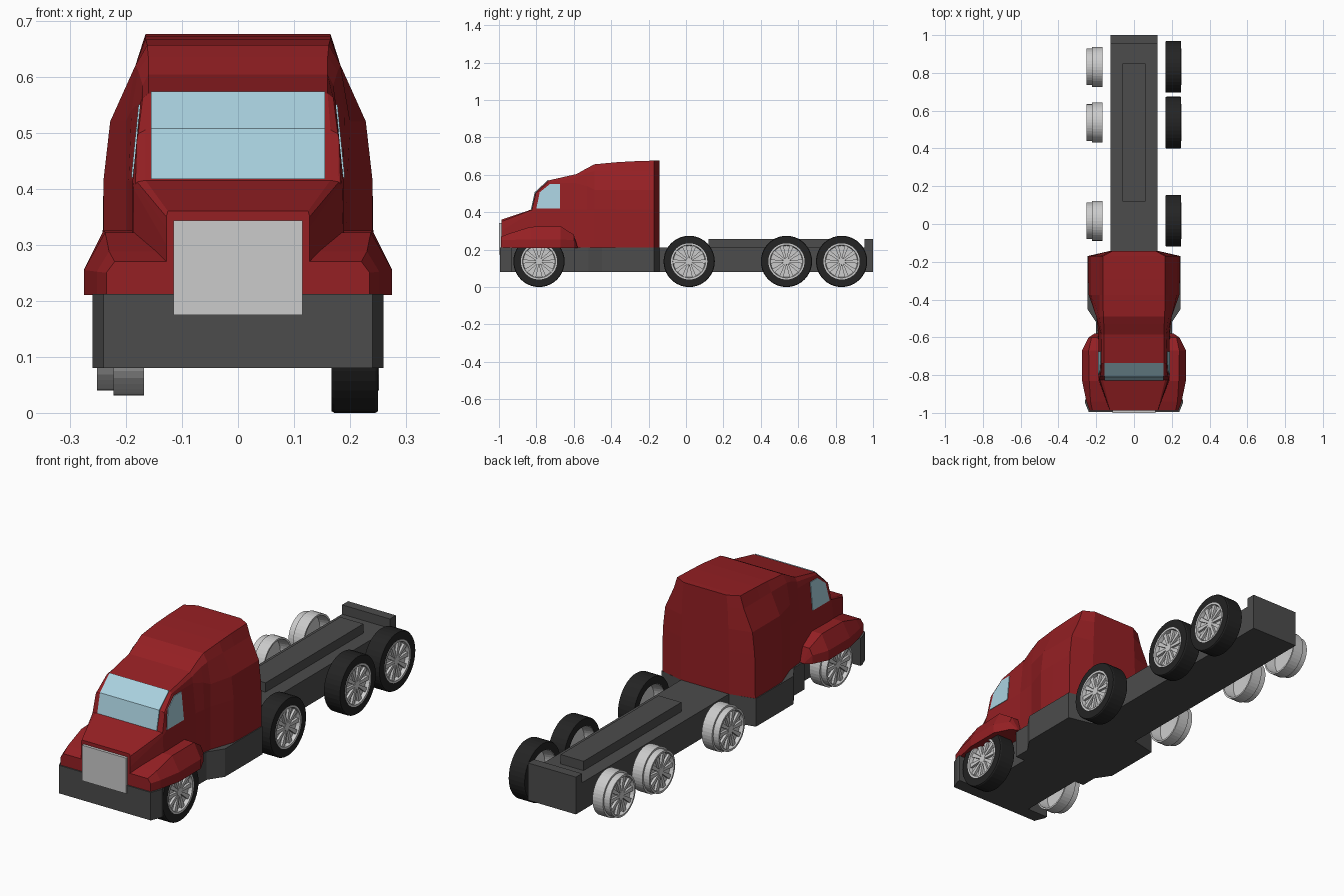
import bpy, bmesh, math


def material(name, rgb):
    m = bpy.data.materials.new(name)
    m.diffuse_color = (*rgb, 1)
    return m


RED = material("dark red paint", (0.30, 0.014, 0.017))
GREY = material("chassis grey", (0.072, 0.072, 0.072))
BLACK = material("tyre black", (0.017, 0.017, 0.017))
METAL = material("light metal", (0.60, 0.60, 0.60))
GLASS = material("pale blue glass", (0.40, 0.64, 0.74))


def build(name, verts, faces, mat):
    bm = bmesh.new()
    vs = [bm.verts.new(v) for v in verts]
    for f in faces:
        bm.faces.new([vs[i] for i in f])
    bmesh.ops.remove_doubles(bm, verts=bm.verts, dist=1e-5)
    bmesh.ops.recalc_face_normals(bm, faces=bm.faces)
    me = bpy.data.meshes.new(name)
    bm.to_mesh(me)
    bm.free()
    me.materials.append(mat)
    ob = bpy.data.objects.new(name, me)
    bpy.context.collection.objects.link(ob)
    return ob


def loft(name, rings, mat, caps=True, close=False):
    """Skin equal-sized rings of points."""
    n, m = len(rings[0]), len(rings)
    faces = [(r * n + i, r * n + (i + 1) % n, (r + 1) % m * n + (i + 1) % n, (r + 1) % m * n + i)
             for r in range(m if close else m - 1) for i in range(n)]
    if caps and not close:
        faces += [tuple(range(n)), tuple(range((m - 1) * n, m * n))]
    return build(name, [p for ring in rings for p in ring], faces, mat)


def mirrored(half):
    return half + [(-x, *rest) for x, *rest in reversed(half)]


def box(name, x0, x1, y0, y1, z0, z1, mat):
    ring = [(x0, y0), (x1, y0), (x1, y1), (x0, y1)]
    return loft(name, [[(x, y, z) for x, y in ring] for z in (z0, z1)], mat)


def lathe(name, profile, y, z, mat, side=1, n=40):
    """Closed (x, radius) profile turned around an axle along x."""
    rings = []
    for k in range(n):
        a = 2 * math.pi * k / n
        rings.append([(side * x, y + r * math.cos(a), z + r * math.sin(a)) for x, r in profile])
    return loft(name, rings, mat, close=True)


# Chassis outline: bumper, wheel wells, side skirts, rear frame
outline = mirrored([(0.24, -0.994), (0.26, -0.945), (0.26, -0.93), (0.15, -0.93), (0.15, -0.60),
                    (0.20, -0.60), (0.20, -0.52), (0.247, -0.45), (0.247, -0.17),
                    (0.125, -0.142), (0.125, 1.0)])
loft("chassis", [[(x, y, z) for x, y in outline] for z in (0.08, 0.212)], GREY)
box("frame_rail", -0.06, 0.06, 0.12, 0.85, 0.20, 0.256, GREY)
box("rear_crossbar", -0.125, 0.125, 0.955, 1.0, 0.20, 0.256, GREY)

# Cab: half cross-sections (x, z) from sill to roof, front to back
cab = [
    (-0.987, [(0.128, 0.21), (0.128, 0.30), (0.128, 0.33), (0.128, 0.35), (0.125, 0.36)]),
    (-0.825, [(0.19, 0.21), (0.186, 0.40), (0.183, 0.408), (0.18, 0.412), (0.165, 0.415)]),
    (-0.805, [(0.19, 0.21), (0.188, 0.415), (0.1805, 0.49), (0.178, 0.498), (0.165, 0.505)]),
    (-0.735, [(0.19, 0.21), (0.188, 0.415), (0.174, 0.555), (0.17, 0.562), (0.16, 0.57)]),
    (-0.585, [(0.19, 0.21), (0.188, 0.415), (0.174, 0.555), (0.17, 0.585), (0.16, 0.604)]),
    (-0.53, [(0.195, 0.21), (0.195, 0.415), (0.19, 0.54), (0.178, 0.61), (0.16, 0.635)]),
    (-0.49, [(0.20, 0.21), (0.20, 0.415), (0.20, 0.52), (0.183, 0.62), (0.162, 0.656)]),
    (-0.375, [(0.24, 0.21), (0.24, 0.415), (0.228, 0.52), (0.183, 0.62), (0.165, 0.667)]),
    (-0.29, [(0.243, 0.21), (0.24, 0.415), (0.228, 0.52), (0.183, 0.62), (0.165, 0.672)]),
    (-0.17, [(0.243, 0.21), (0.24, 0.415), (0.228, 0.52), (0.183, 0.62), (0.165, 0.676)]),
    (-0.142, [(0.125, 0.21), (0.125, 0.415), (0.122, 0.52), (0.118, 0.62), (0.112, 0.676)]),
]
loft("cab", [[(x, y, z) for x, z in mirrored(half)] for y, half in cab], RED)

# Grille
box("grille", -0.115, 0.115, -1.0, -0.985, 0.175, 0.343, METAL)

# Windscreen: thin plate following the cab front
screen = [(-0.829, 0.417), (-0.809, 0.507), (-0.737, 0.573), (-0.734, 0.568), (-0.804, 0.503), (-0.823, 0.417)]
loft("windscreen", [[(x, y, z) for y, z in screen] for x in (-0.155, 0.155)], GLASS)

# Fenders: (y, top x, top z, outer x, outer z)
fender = [(-0.988, 0.22, 0.27, 0.235, 0.25), (-0.94, 0.23, 0.288, 0.252, 0.252),
          (-0.83, 0.237, 0.322, 0.275, 0.255), (-0.67, 0.24, 0.325, 0.275, 0.255),
          (-0.60, 0.225, 0.28, 0.24, 0.25), (-0.58, 0.205, 0.215, 0.21, 0.213)]
window = [(-0.80, 0.42), (-0.675, 0.42), (-0.675, 0.55), (-0.728, 0.55), (-0.782, 0.507)]

for label, s in (("right", 1), ("left", -1)):
    loft(f"fender_{label}",
         [[(s * 0.12, y, 0.21), (s * 0.12, y, zt), (s * xt, y, zt), (s * xo, y, zo), (s * xo, y, 0.21)]
          for y, xt, zt, xo, zo in fender], RED)
    # Side window plate lies on the sloping door
    loft(f"side_window_{label}",
         [[(s * (0.188 - 0.1 * (z - 0.415) + d), y, z) for y, z in window] for d in (-0.003, 0.003)], GLASS)

# Wheels: rims on both sides, tyres on the right side only
AXLES = [-0.786, 0.017, 0.537, 0.832]
R = 0.137
rim = [(0.168, 0.106), (0.222, 0.106), (0.222, 0.097), (0.252, 0.097), (0.252, 0.088), (0.234, 0.084),
       (0.232, 0), (0.222, 0), (0.218, 0.09), (0.168, 0.098)]
tyre = [(0.167, 0.100), (0.167, R - 0.003), (0.172, R), (0.245, R), (0.250, R - 0.003),
        (0.250, 0.096), (0.224, 0.096), (0.222, 0.106)]
hub = [(0.230, 0), (0.230, 0.022), (0.246, 0.018), (0.246, 0)]

for i, y in enumerate(AXLES, 1):
    lathe(f"tyre_right_{i}", tyre, y, R, BLACK)
    for label, s in (("right", 1), ("left", -1)):
        lathe(f"rim_{label}_{i}", rim, y, R, METAL, s)
        lathe(f"hub_{label}_{i}", hub, y, R, METAL, s, 20)
        # Ten tapered spokes in one mesh
        verts, faces = [], []
        for k in range(10):
            a = 2 * math.pi * k / 10
            b = len(verts)
            for x in (0.230, 0.245):
                for r, w in ((0.012, -0.005), (0.09, -0.011), (0.09, 0.011), (0.012, 0.005)):
                    verts.append((s * x, y + r * math.cos(a) - w * math.sin(a),
                                  R + r * math.sin(a) + w * math.cos(a)))
            faces.append(tuple(range(b + 4, b + 8)))
            faces += [(b + j, b + (j + 1) % 4, b + 4 + (j + 1) % 4, b + 4 + j) for j in range(4)]
        build(f"spokes_{label}_{i}", verts, faces, METAL)
